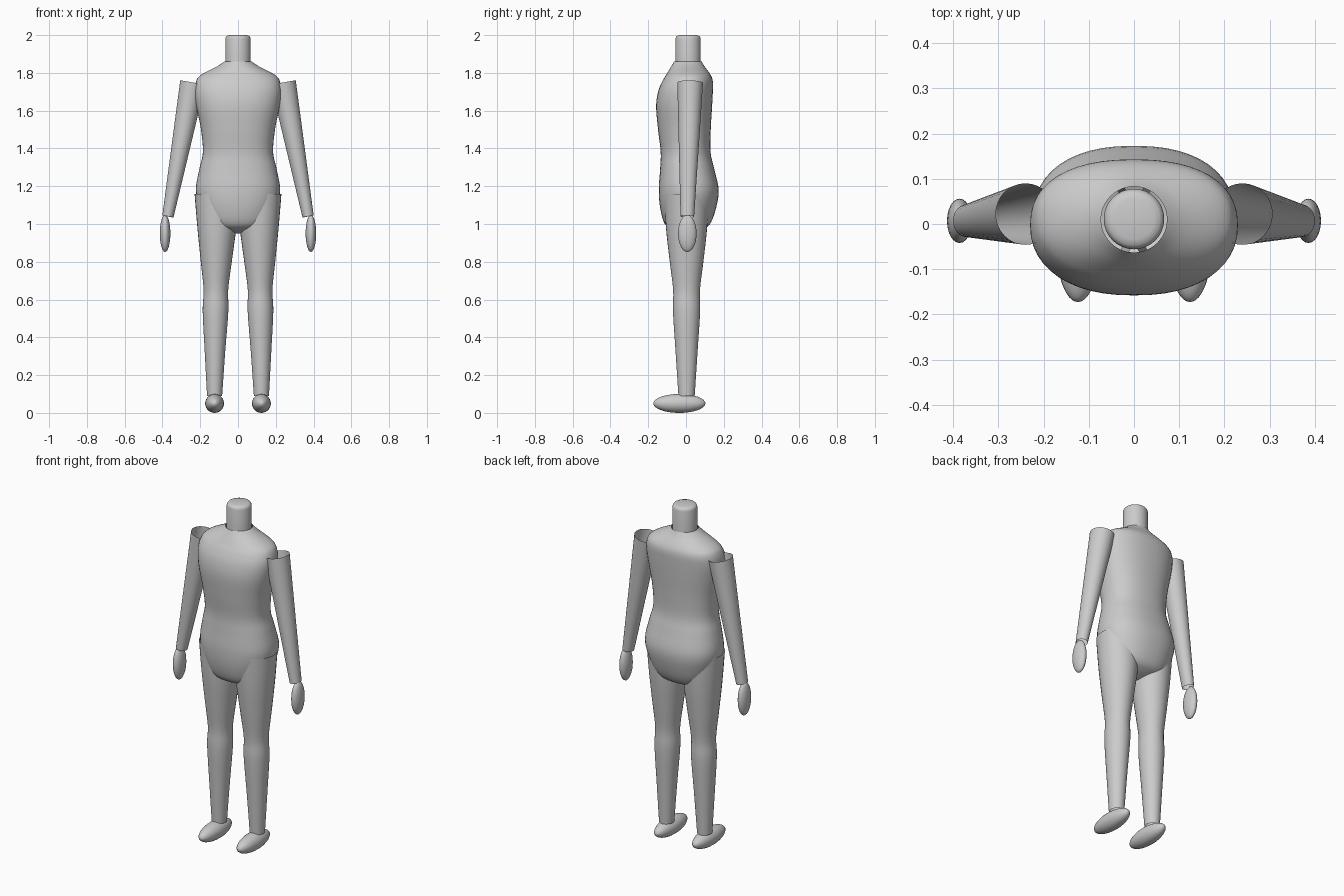
import bpy, bmesh, math
from mathutils import Vector

if "Cube" in bpy.data.objects:
    bpy.data.objects.remove(bpy.data.objects["Cube"])


def smooth_rows(rows, steps):
    """Catmull-Rom interpolation through a short list of sections."""
    out = []
    for i in range(len(rows) - 1):
        p0, p1 = rows[max(i - 1, 0)], rows[i]
        p2, p3 = rows[i + 1], rows[min(i + 2, len(rows) - 1)]
        for k in range(steps):
            t = k / steps
            out.append([0.5 * (2 * b + (c - a) * t + (2 * a - 5 * b + 4 * c - d) * t * t
                               + (3 * b - a - 3 * c + d) * t ** 3)
                        for a, b, c, d in zip(p0, p1, p2, p3)])
    out.append(list(rows[-1]))
    return out


def finish(ob, angle=40):
    bpy.ops.object.select_all(action='DESELECT')
    ob.select_set(True)
    bpy.context.view_layer.objects.active = ob
    bpy.ops.object.shade_smooth_by_angle(angle=math.radians(angle))
    return ob


def skin(name, rings, cap_start=False, cap_end=False):
    """Join equal rings of points into a tube."""
    bm = bmesh.new()
    loops = [[bm.verts.new(p) for p in r] for r in rings]
    n = len(loops[0])
    for a, b in zip(loops, loops[1:]):
        for i in range(n):
            j = (i + 1) % n
            bm.faces.new((a[i], a[j], b[j], b[i]))
    if cap_start:
        bm.faces.new(loops[0][::-1])
    if cap_end:
        bm.faces.new(loops[-1])
    me = bpy.data.meshes.new(name)
    bm.to_mesh(me)
    bm.free()
    ob = bpy.data.objects.new(name, me)
    bpy.context.collection.objects.link(ob)
    return finish(ob)


def oval(z, cx, cy, rx, ry, e=2.0, n=48):
    """Horizontal superellipse ring."""
    pts = []
    for i in range(n):
        a = 2 * math.pi * i / n
        c, s = math.cos(a), math.sin(a)
        pts.append((cx + rx * math.copysign(abs(c) ** (2 / e), c),
                    cy + ry * math.copysign(abs(s) ** (2 / e), s), z))
    return pts


def ellipsoid(name, loc, radii, along_y=False):
    bpy.ops.mesh.primitive_uv_sphere_add(segments=24, ring_count=16, radius=1)
    ob = bpy.context.object
    ob.name = name
    if along_y:
        ob.rotation_euler.x = math.pi / 2
        radii = (radii[0], radii[2], radii[1])
    ob.scale = radii
    ob.location = loc
    return finish(ob, 60)


# torso: z, half width, front y, back y, squareness
torso = [
    (0.95, 0.03, -0.02, 0.03, 2.0), (0.968, 0.10, -0.07, 0.085, 2.1),
    (1.00, 0.16, -0.112, 0.127, 2.3), (1.08, 0.20, -0.136, 0.158, 2.3),
    (1.18, 0.223, -0.144, 0.173, 2.3), (1.29, 0.205, -0.137, 0.150, 2.3),
    (1.38, 0.186, -0.134, 0.130, 2.3), (1.50, 0.196, -0.148, 0.131, 2.3),
    (1.62, 0.220, -0.158, 0.138, 2.3), (1.70, 0.230, -0.148, 0.142, 2.3),
    (1.755, 0.222, -0.126, 0.142, 2.3), (1.79, 0.195, -0.105, 0.130, 2.2),
    (1.835, 0.110, -0.078, 0.098, 2.0), (1.86, 0.073, -0.063, 0.083, 2.0)]
skin("torso", [oval(z, 0, (f + b) / 2, w, (b - f) / 2, e)
               for z, w, f, b, e in smooth_rows(torso, 5)], cap_start=True)

# neck with a softened top edge
neck = [(1.80, 0.067), (1.98, 0.067), (1.99, 0.064), (1.996, 0.058), (2.0, 0.045)]
skin("neck", [oval(z, 0, 0.011, r, r, n=32) for z, r in neck], cap_end=True)

# leg: z, centre x, half width, half depth
leg = [(0.09, 0.124, 0.040, 0.043), (0.32, 0.122, 0.054, 0.058),
       (0.54, 0.119, 0.068, 0.072), (0.65, 0.117, 0.065, 0.071),
       (0.80, 0.115, 0.082, 0.089), (0.98, 0.112, 0.103, 0.109),
       (1.16, 0.111, 0.119, 0.119)]

for side, s in (("left", 1), ("right", -1)):
    skin(side + "_leg", [oval(z, s * x, 0.003, rx, ry, n=32)
                         for z, x, rx, ry in smooth_rows(leg, 4)])
    ellipsoid(side + "_foot", (s * 0.124, -0.035, 0.05), (0.05, 0.138, 0.05), True)
    ellipsoid(side + "_hand", (s * 0.386, 0.007, 0.95), (0.028, 0.049, 0.098))

    # arm: open tapered tube from wrist to shoulder, ends square to its axis
    wrist, top = Vector((s * 0.371, 0.007, 1.04)), Vector((s * 0.240, 0.022, 1.748))
    axis = (top - wrist).normalized()
    u = Vector((0, 1, 0)).cross(axis).normalized()
    v = axis.cross(u)
    rings = []
    for t in (0, 0.25, 0.5, 0.75, 1):
        rx, ry, c = 0.030 + 0.037 * t, 0.036 + 0.032 * t, wrist.lerp(top, t)
        rings.append([c + u * rx * math.cos(a) + v * ry * math.sin(a)
                      for a in (2 * math.pi * i / 32 for i in range(32))])
    skin(side + "_arm", rings)
